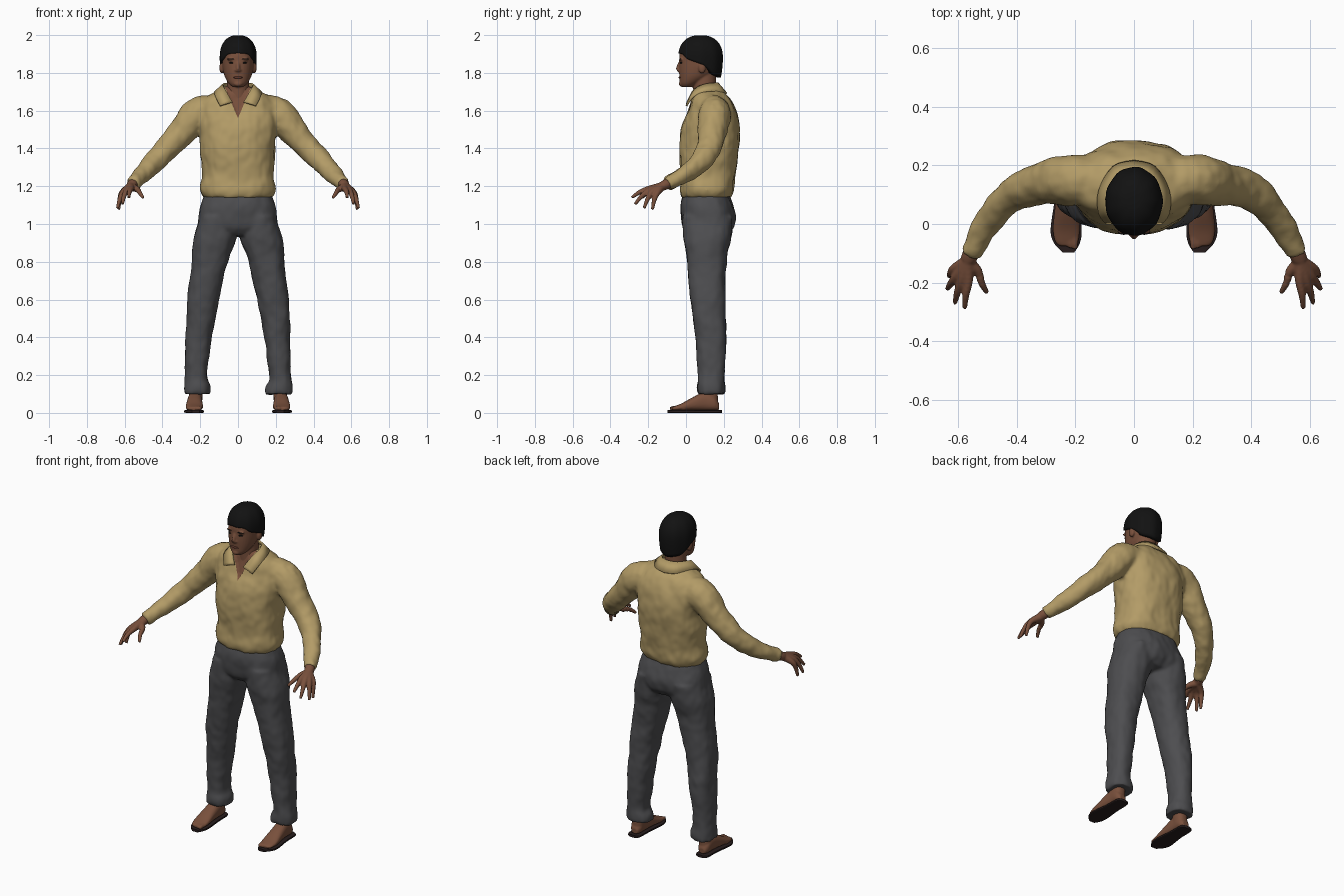
import bpy, bmesh, math
from mathutils import Vector, Matrix, noise

cube = bpy.data.objects.get("Cube")
if cube:
    bpy.data.objects.remove(cube)


def material(name, r, g, b):
    m = bpy.data.materials.new(name)
    m.use_nodes = True
    m.diffuse_color = (r, g, b, 1)
    bsdf = m.node_tree.nodes["Principled BSDF"]
    bsdf.inputs["Base Color"].default_value = (r, g, b, 1)
    bsdf.inputs["Roughness"].default_value = 0.8
    return m


SKIN = material("brown skin", 0.19, 0.08, 0.045)
SHIRT = material("tan cloth", 0.45, 0.33, 0.135)
PANTS = material("grey cloth", 0.075, 0.075, 0.08)
HAIR = material("black hair", 0.006, 0.006, 0.006)
LIPS = material("dark lips", 0.13, 0.045, 0.03)
SOLE = material("dark sole", 0.02, 0.012, 0.012)


def spline(rows, n=5):
    """Catmull-Rom interpolation of rows of numbers."""
    out = []
    for i in range(len(rows) - 1):
        quad = (rows[max(i - 1, 0)], rows[i], rows[i + 1], rows[min(i + 2, len(rows) - 1)])
        for k in range(n):
            t = k / n
            out.append([0.5 * (2 * b + (c - a) * t + (2 * a - 5 * b + 4 * c - d) * t ** 2
                               + (3 * b - a - 3 * c + d) * t ** 3) for a, b, c, d in zip(*quad)])
    return out + [rows[-1]]


def loft(bm, rings):
    loops = [[bm.verts.new(p) for p in ring] for ring in rings]
    n = len(loops[0])
    for a, b in zip(loops, loops[1:]):
        for i in range(n):
            bm.faces.new((a[i], a[(i + 1) % n], b[(i + 1) % n], b[i]))
    bm.faces.new(loops[0])
    bm.faces.new(loops[-1])


def stack(bm, rows, side=1, along_y=False, power=0.85, n=32):
    """Rows: position, centre x, half width, low and high of the third axis."""
    rings = []
    for u, cx, rx, lo, hi in spline(rows):
        ring = []
        for k in range(n):
            a = math.tau * k / n
            c, s = (math.copysign(abs(f) ** power, f) for f in (math.cos(a), math.sin(a)))
            x, v = side * (cx + rx * c), (lo + hi) / 2 + (hi - lo) / 2 * s
            ring.append((x, u, v) if along_y else (x, v, u))
        rings.append(ring)
    loft(bm, rings)


def tube(bm, rows, side=1, n=16):
    """Rows: x, y, z, radius."""
    rows = spline([(side * r[0], *r[1:]) for r in rows])
    pts = [Vector(r[:3]) for r in rows]
    rings = []
    for i, p in enumerate(pts):
        d = (pts[min(i + 1, len(pts) - 1)] - pts[max(i - 1, 0)]).normalized()
        u = d.cross(Vector((0.3 * side, 0.9, 0.4))).normalized()
        w = d.cross(u)
        angles = [math.tau * k / n for k in range(n)]
        rings.append([p + rows[i][3] * (u * math.cos(a) + w * math.sin(a)) for a in angles])
    loft(bm, rings)


def blob(bm, centre, scale):
    bmesh.ops.create_uvsphere(bm, u_segments=16, v_segments=10, radius=1,
                              matrix=Matrix.Translation(centre) @ Matrix.Diagonal((*scale, 1)))


def finish(bm, name, mat, voxel=0, smooth=3, folds=0):
    """Make the object, fusing its pieces and adding cloth folds where asked."""
    bmesh.ops.recalc_face_normals(bm, faces=bm.faces)
    mesh = bpy.data.meshes.new(name)
    bm.to_mesh(mesh)
    bm.free()
    ob = bpy.data.objects.new(name, mesh)
    bpy.context.collection.objects.link(ob)
    if voxel:
        mod = ob.modifiers.new("fuse", 'REMESH')
        mod.mode = 'VOXEL'
        mod.voxel_size = voxel
        mod = ob.modifiers.new("soften", 'SMOOTH')
        mod.iterations = smooth
        graph = bpy.context.evaluated_depsgraph_get()
        ob.data = bpy.data.meshes.new_from_object(ob.evaluated_get(graph))
        ob.modifiers.clear()
    if folds:
        normals = [v.normal.copy() for v in ob.data.vertices]
        for v, nrm in zip(ob.data.vertices, normals):
            q = Vector((v.co.x * 12, v.co.y * 12, v.co.z * 9))
            v.co += nrm * folds * (noise.noise(q) + 0.5 * noise.noise(q * 2.3))
    ob.data.materials.clear()
    ob.data.materials.append(mat)
    ob.data.shade_smooth()
    return ob


# Shirt: torso and sleeves fused
bm = bmesh.new()
stack(bm, [(1.14, 0, .18, -.025, .24), (1.18, 0, .2, -.035, .255), (1.25, 0, .19, -.03, .26),
           (1.35, 0, .195, -.035, .275), (1.45, 0, .2, -.035, .285), (1.53, 0, .21, -.02, .28),
           (1.6, 0, .215, .01, .265), (1.66, 0, .185, .025, .235), (1.7, 0, .12, .035, .2),
           (1.73, 0, .07, .05, .17)])
for s in (1, -1):
    tube(bm, [(.1, .15, 1.61, .07), (.21, .15, 1.585, .088), (.3, .14, 1.48, .075),
              (.4, .11, 1.375, .062), (.49, .02, 1.28, .049), (.557, -.1, 1.212, .037)], s)
shirt = finish(bm, "shirt", SHIRT, 0.01, 4, 0.007)

# Open neck of the shirt, cut along two slanting lines
shirt.data.materials.append(SKIN)
bm = bmesh.new()
bm.from_mesh(shirt.data)
LOW, SLOPE = 1.56, 0.42
for s in (1, -1):
    near = [f for f in bm.faces if f.calc_center_median().y < .09
            and f.calc_center_median().z > 1.53 and abs(f.calc_center_median().x) < .09]
    geom = set(near) | {e for f in near for e in f.edges} | {v for f in near for v in f.verts}
    bmesh.ops.bisect_plane(bm, geom=list(geom), plane_co=(0, 0, LOW), plane_no=(s, 0, -SLOPE))
for f in bm.faces:
    c = f.calc_center_median()
    if c.y < .09 and abs(c.x) < (c.z - LOW) * SLOPE:
        f.material_index = 1
for v in bm.verts:
    if v.link_faces and all(f.material_index for f in v.link_faces):
        v.co.y += 0.008
bm.to_mesh(shirt.data)
bm.free()
shirt.data.shade_smooth()

# Folded collar
top = [(0, .168, 1.745), (.05, .155, 1.745), (.078, .1, 1.738), (.068, .045, 1.712), (.03, .008, 1.645)]
low = [(0, .215, 1.69), (.07, .195, 1.695), (.118, .115, 1.702), (.12, .04, 1.675), (.095, .002, 1.625)]
bm = bmesh.new()
for s in (1, -1):
    rows = [[bm.verts.new((s * x, y, z)) for x, y, z in spline(r, 4)] for r in (top, low)]
    for i in range(len(rows[0]) - 1):
        bm.faces.new((rows[0][i], rows[0][i + 1], rows[1][i + 1], rows[1][i]))
bmesh.ops.remove_doubles(bm, verts=bm.verts, dist=0.0005)
collar = finish(bm, "collar", SHIRT)
mod = collar.modifiers.new("thickness", 'SOLIDIFY')
mod.thickness = 0.01
mod.offset = 0

# Trousers: hips and legs fused
bm = bmesh.new()
stack(bm, [(1.16, 0, .175, -.015, .23), (1.1, 0, .197, -.028, .25), (1.04, 0, .208, -.025, .262),
           (.98, 0, .212, -.015, .25), (.94, 0, .18, .02, .22)])
for s in (1, -1):
    stack(bm, [(1.04, .11, .09, -.015, .25), (.92, .124, .111, -.012, .237), (.8, .148, .095, .005, .213),
               (.6, .186, .085, .025, .207), (.4, .208, .069, .05, .212), (.2, .223, .06, .065, .203),
               (.14, .218, .07, .06, .207), (.1, .217, .073, .062, .207)], s)
finish(bm, "trousers", PANTS, 0.01, 4, 0.006)

# Head, neck, nose and ears
bm = bmesh.new()
stack(bm, [(1.725, 0, .028, -.022, .03), (1.745, 0, .05, -.032, .07), (1.78, 0, .07, -.035, .13),
           (1.82, 0, .08, -.037, .165), (1.86, 0, .084, -.036, .175), (1.9, 0, .086, -.034, .18),
           (1.95, 0, .075, -.015, .17), (1.98, 0, .045, .03, .13)], power=0.95)
stack(bm, [(1.62, 0, .068, .04, .165), (1.72, 0, .06, .038, .158), (1.82, 0, .058, .03, .16)], power=1)
tube(bm, [(0, -.03, 1.86, .008), (0, -.039, 1.835, .01), (0, -.044, 1.817, .011)])
blob(bm, (0, -.037, 1.814), (.018, .012, .009))
blob(bm, (0, -.026, 1.742), (.022, .012, .014))
for s in (1, -1):
    blob(bm, (s * .086, .085, 1.828), (.013, .02, .031))
    blob(bm, (s * .034, -.024, 1.872), (.024, .012, .008))
finish(bm, "head", SKIN, 0.005, 3)

# Face details
bm = bmesh.new()
for s in (1, -1):
    blob(bm, (s * .034, -.022, 1.853), (.013, .012, .005))
    blob(bm, (s * .035, -.027, 1.873), (.021, .01, .004))
finish(bm, "eyes_and_brows", HAIR)
bm = bmesh.new()
blob(bm, (0, -.03, 1.776), (.024, .009, .007))
finish(bm, "lips", LIPS)

# Hair cap with a hairline that drops from brow to nape
line = [(0, 1.905), (35, 1.9), (55, 1.872), (80, 1.855), (100, 1.84), (130, 1.79), (180, 1.775)]


def hairline(deg):
    for (a, za), (b, zb) in zip(line, line[1:]):
        if deg <= b:
            return za + (zb - za) * (deg - a) / (b - a)
    return line[-1][1]


rings = []
for i in range(-1, 20):
    ring = []
    for k in range(48):
        phi = math.tau * k / 48
        base = hairline(math.degrees(min(phi, math.tau - phi)))
        z = base + (1.999 - base) * math.sin(max(i, 0) / 20 * math.pi / 2)
        u = (z - 1.88) / 0.12
        r = (1 - u ** 2.3) ** (1 / 2.3) if u > 0 else 1 - 0.12 * u * u
        r *= 0.8 if i < 0 else 1 + 0.012 * math.sin(phi * 9)
        ring.append((.098 * r * math.sin(phi), .077 - .118 * r * math.cos(phi), z))
    rings.append(ring)
bm = bmesh.new()
loft(bm, rings)
finish(bm, "hair", HAIR)

# Hands: knuckle and tip of each finger, thumb last
fingers = [((.614, -.152, 1.165), (.632, -.178, 1.076)), ((.606, -.177, 1.172), (.638, -.222, 1.083)),
           ((.588, -.19, 1.18), (.612, -.27, 1.105)), ((.566, -.194, 1.187), (.578, -.287, 1.14)),
           ((.533, -.162, 1.183), (.502, -.235, 1.138))]
for s, label in ((1, "left"), (-1, "right")):
    bm = bmesh.new()
    for knuckle, tip in fingers:
        k, t = Vector(knuckle), Vector(tip)
        mid = k.lerp(t, 0.5) + Vector((.003, -.003, .006))
        tube(bm, [(.55, -.085, 1.22, .027), (.567, -.125, 1.2, .024), (*k, .016), (*mid, .0125), (*t, .008)], s)
    finish(bm, label + "_hand", SKIN, 0.005, 2)

    # Feet with toes
    bm = bmesh.new()
    stack(bm, [(.175, .228, .02, .016, .05), (.15, .228, .035, .012, .09), (.1, .228, .038, .012, .11),
               (.04, .23, .042, .012, .085), (-.02, .231, .046, .012, .052), (-.06, .23, .04, .012, .036),
               (-.075, .226, .028, .014, .03)], s, along_y=True)
    stack(bm, [(.05, .226, .036, .085, .17), (.17, .22, .036, .09, .165)], s)
    for i in range(5):
        x, tip = .203 + .015 * i, -.085 + .0035 * i * i
        tube(bm, [(x, -.02, .03, .012), (x, tip + .02, .025, .012), (x - .002, tip, .022, .008)], s)
    finish(bm, label + "_foot", SKIN, 0.005, 2)

    # Sandal soles
    bm = bmesh.new()
    stack(bm, [(.19, .23, .018, 0, .015), (.172, .23, .038, 0, .015), (.08, .23, .042, 0, .015),
               (-.02, .232, .053, 0, .015), (-.065, .229, .044, 0, .015), (-.097, .224, .02, 0, .015)],
          s, along_y=True, power=0.35)
    sole = finish(bm, label + "_sole", SOLE)
    bpy.context.view_layer.objects.active = sole
    sole.select_set(True)
    bpy.ops.object.shade_smooth_by_angle()
    sole.select_set(False)
